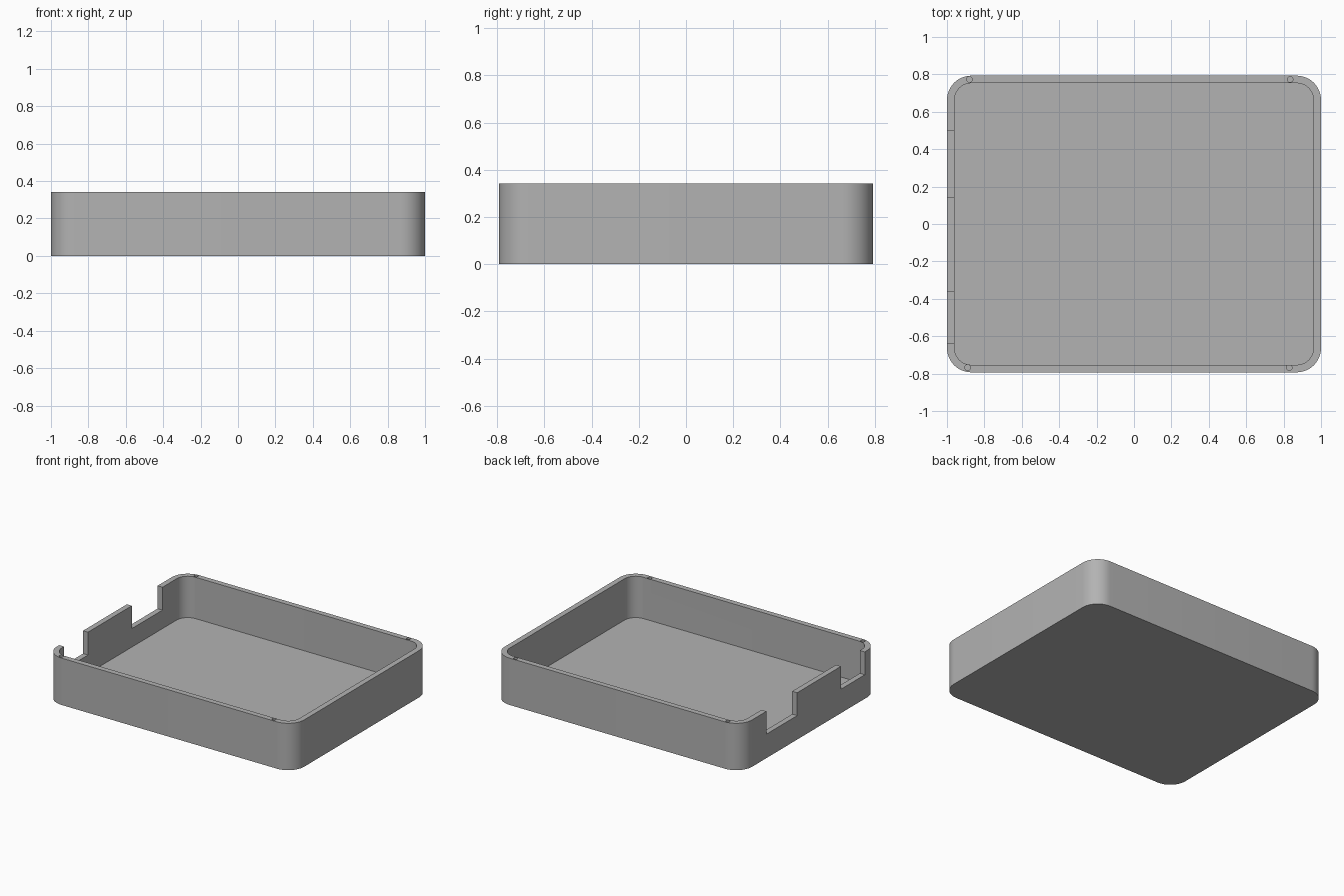
import bpy, bmesh
from math import cos, sin, pi

HALF_X, HALF_Y, HEIGHT = 1.0, 0.793, 0.342
WALL, FLOOR, RADIUS = 0.04, 0.04, 0.13

if "Cube" in bpy.data.objects:
    bpy.data.objects.remove(bpy.data.objects["Cube"])

grey = bpy.data.materials.new("plain grey")
grey.use_nodes = True
grey.diffuse_color = (0.45, 0.45, 0.45, 1)
grey.node_tree.nodes["Principled BSDF"].inputs["Base Color"].default_value = grey.diffuse_color


def prism(name, outline, bottom, top):
    """Extrude a flat outline between two heights."""
    bm = bmesh.new()
    face = bm.faces.new([bm.verts.new((x, y, bottom)) for x, y in outline])
    raised = bmesh.ops.extrude_face_region(bm, geom=[face])["geom"]
    bmesh.ops.translate(bm, vec=(0, 0, top - bottom),
                        verts=[v for v in raised if isinstance(v, bmesh.types.BMVert)])
    bmesh.ops.recalc_face_normals(bm, faces=bm.faces)
    mesh = bpy.data.meshes.new(name)
    bm.to_mesh(mesh)
    bm.free()
    mesh.materials.append(grey)
    obj = bpy.data.objects.new(name, mesh)
    bpy.context.collection.objects.link(obj)
    return obj


def rounded_rectangle(half_x, half_y, radius, steps=12):
    points = []
    for corner, (sx, sy) in enumerate([(1, 1), (-1, 1), (-1, -1), (1, -1)]):
        for i in range(steps + 1):
            a = (corner + i / steps) * pi / 2
            points.append((sx * (half_x - radius) + radius * cos(a),
                           sy * (half_y - radius) + radius * sin(a)))
    return points


def rectangle(x0, x1, y0, y1):
    return [(x0, y0), (x1, y0), (x1, y1), (x0, y1)]


def circle(x, y, radius, sides=16):
    return [(x + radius * cos(2 * pi * i / sides), y + radius * sin(2 * pi * i / sides))
            for i in range(sides)]


# Tray body with rounded upright corners
tray = prism("tray", rounded_rectangle(HALF_X, HALF_Y, RADIUS), 0, HEIGHT)

# Hollow interior
cutters = [prism("cavity_cutter",
                 rounded_rectangle(HALF_X - WALL, HALF_Y - WALL, RADIUS - WALL), FLOOR, 0.5)]

# Two cable notches in the right wall
for y0, y1 in [(0.145, 0.5), (-0.635, -0.36)]:
    cutters.append(prism("notch_cutter", rectangle(-1.1, -0.9, y0, y1), 0.175, 0.5))

# Small screw holes in the rim
for x, y in [(-0.88, 0.773), (0.835, 0.773), (-0.89, -0.768), (0.83, -0.768)]:
    cutters.append(prism("screw_hole_cutter", circle(x, y, 0.015), HEIGHT - 0.1, 0.5))

bpy.context.view_layer.objects.active = tray
for cutter in cutters:
    cutter.hide_render = True
    cut = tray.modifiers.new("cut", 'BOOLEAN')
    cut.operation, cut.solver, cut.object = 'DIFFERENCE', 'EXACT', cutter
    bpy.ops.object.modifier_apply(modifier=cut.name)
    bpy.data.objects.remove(cutter)

bpy.ops.object.select_all(action='DESELECT')
tray.select_set(True)
bpy.ops.object.shade_smooth_by_angle(angle=pi / 6)
